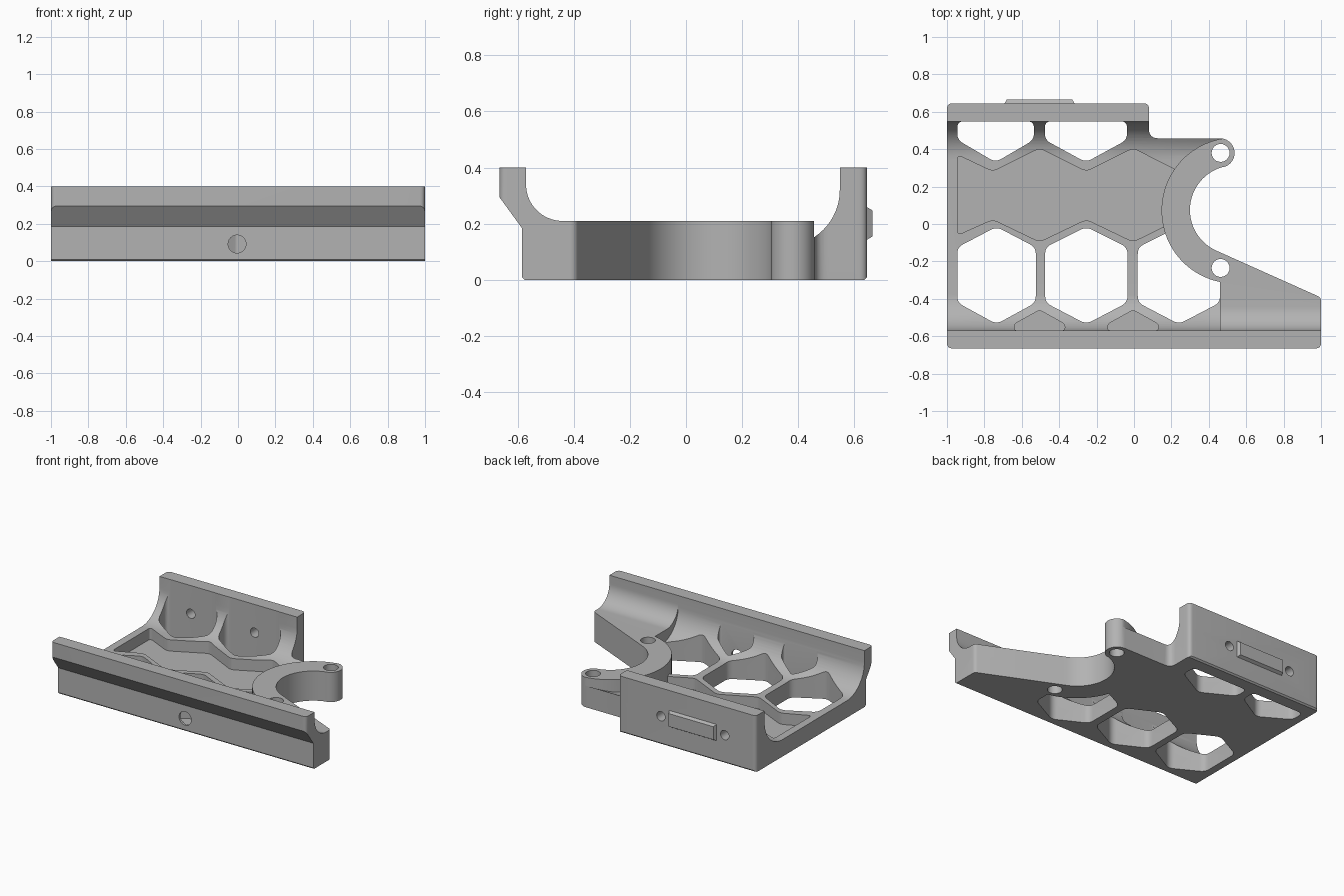
import bpy, bmesh
from math import radians, cos, sin
from mathutils import Vector

if "Cube" in bpy.data.objects:
    bpy.data.objects.remove(bpy.data.objects["Cube"], do_unlink=True)

grey = bpy.data.materials.new("plain_grey")
grey.use_nodes = True
grey.diffuse_color = (0.45, 0.45, 0.45, 1)
grey.node_tree.nodes["Principled BSDF"].inputs["Base Color"].default_value = (0.45, 0.45, 0.45, 1)


def arc(cx, cy, r, a0, a1, n=16):
    angles = [radians(a0 + (a1 - a0) * i / n) for i in range(n + 1)]
    return [(cx + r * cos(a), cy + r * sin(a)) for a in angles]


def corner(a, p, b, cut, n=6):
    """Round the corner p between its neighbours a and b."""
    a, p, b = Vector(a), Vector(p), Vector(b)
    s, e = p + (a - p).normalized() * cut, p + (b - p).normalized() * cut
    return [tuple(s.lerp(p, i / n).lerp(p.lerp(e, i / n), i / n)) for i in range(n + 1)]


def rounded(pts, cut):
    out = []
    for i, p in enumerate(pts):
        out += corner(pts[i - 1], p, pts[(i + 1) % len(pts)], cut)
    return out


def prism(name, pts, lo, hi, axis="z"):
    """Extrude a 2D outline along an axis: xy along z, yz along x, xz along y."""
    place = {"z": lambda u, v, w: (u, v, w),
             "x": lambda u, v, w: (w, u, v),
             "y": lambda u, v, w: (u, w, v)}[axis]
    bm = bmesh.new()
    face = bm.faces.new([bm.verts.new(place(u, v, lo)) for u, v in pts])
    ext = bmesh.ops.extrude_face_region(bm, geom=[face])
    top = [g for g in ext["geom"] if isinstance(g, bmesh.types.BMVert)]
    bmesh.ops.translate(bm, verts=top, vec=place(0, 0, hi - lo))
    bmesh.ops.recalc_face_normals(bm, faces=bm.faces)
    mesh = bpy.data.meshes.new(name)
    bm.to_mesh(mesh)
    bm.free()
    mesh.materials.append(grey)
    obj = bpy.data.objects.new(name, mesh)
    bpy.context.collection.objects.link(obj)
    return obj


def combine(obj, other, operation):
    mod = obj.modifiers.new("combine", "BOOLEAN")
    mod.operation, mod.object, mod.solver = operation, other, "EXACT"
    bpy.context.view_layer.objects.active = obj
    bpy.ops.object.modifier_apply(modifier=mod.name)
    bpy.data.objects.remove(other, do_unlink=True)


def cut(obj, pts, lo, hi, axis="z"):
    combine(obj, prism("cutter", pts, lo, hi, axis), "DIFFERENCE")


# Tray: constant cross-section with two walls and coved inner corners
section = [(-0.575, 0), (0.635, 0), (0.645, 0.01), (0.645, 0.4), (0.548, 0.4)]
section += arc(0.348, 0.32, 0.2, 0, -90) + arc(-0.37, 0.32, 0.2, -90, -180)
section += [(-0.57, 0.4), (-0.665, 0.4), (-0.665, 0.295), (-0.585, 0.185), (-0.585, 0.01)]
body = prism("bracket_body", section, -1, 1, "x")

# Front row of hexagonal windows
for x in (-0.735, -0.255, 0.24):
    w = 0.21 if x < -0.5 else 0.22
    hexagon = [(x - w, -0.42), (x, -0.535), (x + w, -0.42),
               (x + w, -0.125), (x, -0.015), (x - w, -0.125)]
    cut(body, rounded(hexagon, 0.035), -0.1, 0.6)

# Back row of windows, ending flush with the wall
for x in (-0.74, -0.257):
    w = 0.205 if x < -0.5 else 0.22
    window = [(x - w, 0.549), (x - w, 0.45), (x, 0.33), (x + w, 0.45), (x + w, 0.549)]
    cut(body, rounded(window, 0.035), -0.1, 0.6)

# Shallow zigzag pocket across the middle
pocket = [(-0.945, -0.06), (-0.755, 0.025), (-0.505, -0.095), (-0.255, 0.025), (-0.005, -0.095),
          (0.24, 0.025), (0.24, 0.28), (-0.005, 0.405), (-0.255, 0.28), (-0.505, 0.405),
          (-0.755, 0.28), (-0.945, 0.37)]
cut(body, rounded(pocket, 0.03), 0.04, 0.6)

# Half-cell pockets against the front wall
for x in (-0.505, -0.005):
    half = [(x - 0.135, -0.569), (x - 0.135, -0.535), (x, -0.46),
            (x + 0.135, -0.535), (x + 0.135, -0.569)]
    cut(body, rounded(half, 0.015), 0.04, 0.6)

# Raised collar and arm
combine(body, prism("collar", arc(0.537, 0.072, 0.39, 0, 354, 59), 0, 0.21), "UNION")
arm = [(-0.575, 0), (-0.1, 0), (-0.1, 0.21)] + arc(-0.44, 0.34, 0.13, -90, -180) + [(-0.575, 0.34)]
combine(body, prism("arm", arm, 0.46, 1, "x"), "UNION")

# Trim everything to the plan outline with its round mouth and boss
plan = corner((-1, 0), (-1, -0.665), (1, -0.665), 0.03)
plan += corner((-1, -0.665), (1, -0.665), (1, 0), 0.03)
plan += corner((1, -0.6), (1, -0.393), (0.44, -0.142), 0.02)
plan += arc(0.537, 0.075, 0.238, 246, 105, 32)
plan += arc(0.46, 0.38, 0.078, 284, 450, 20)
plan += corner((0.4, 0.458), (0.08, 0.458), (0.08, 0.6), 0.05)
plan += corner((0.08, 0.5), (0.08, 0.645), (0, 0.645), 0.03)
plan += corner((0, 0.645), (-1, 0.645), (-1, 0), 0.03)
combine(body, prism("plan_trim", plan, -0.1, 0.6), "INTERSECT")

# Screw holes in the collar, back wall and front face
for y in (0.38, -0.235):
    cut(body, arc(0.463, y, 0.048, 0, 345, 23), -0.1, 0.6)
for x in (-0.755, -0.255):
    cut(body, arc(x, 0.2, 0.033, 0, 345, 23), 0.5, 0.7, "y")
cut(body, arc(-0.005, 0.092, 0.048, 0, 345, 23), -0.7, -0.5, "y")

# Raised rectangular pad on the back wall, with chamfered rim
pad = prism("back_pad", [(-0.695, 0.14), (-0.315, 0.14), (-0.315, 0.262), (-0.695, 0.262)],
            0.64, 0.665, "y")
for v in pad.data.vertices:
    if v.co.y > 0.65:
        v.co.x += 0.015 if v.co.x < -0.5 else -0.015
        v.co.z += 0.015 if v.co.z < 0.2 else -0.015

# Smooth the curved faces, keep hard edges
bpy.ops.object.select_all(action="DESELECT")
body.select_set(True)
bpy.context.view_layer.objects.active = body
bpy.ops.object.shade_smooth_by_angle(angle=radians(30))
